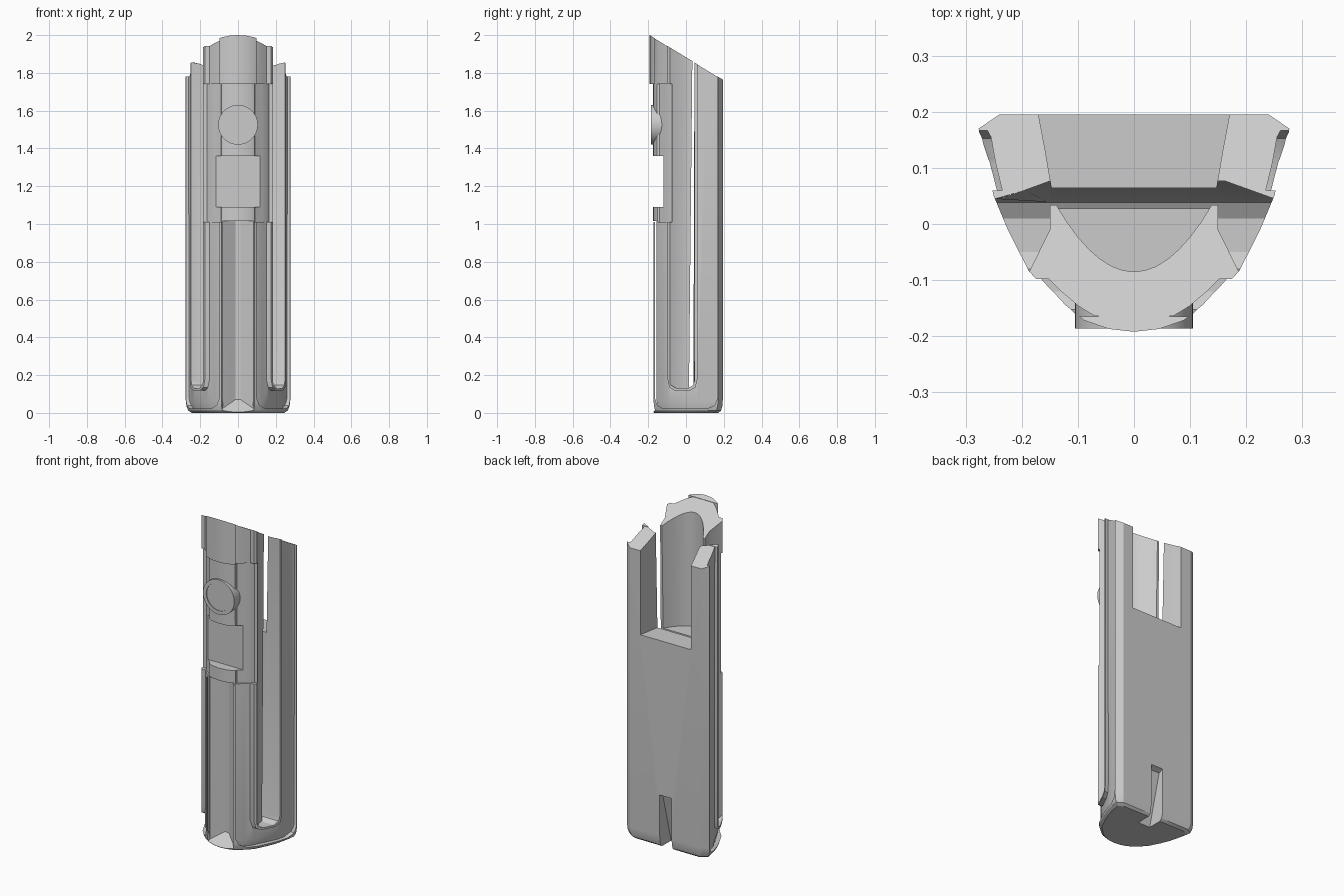
import bpy, bmesh, math

if "Cube" in bpy.data.objects:
    bpy.data.objects.remove(bpy.data.objects["Cube"], do_unlink=True)

grey = bpy.data.materials.new("plain grey")
COLOUR = (0.6, 0.6, 0.6, 1)
grey.use_nodes = True
grey.diffuse_color = COLOUR
next(n for n in grey.node_tree.nodes if n.type == 'BSDF_PRINCIPLED').inputs["Base Color"].default_value = COLOUR


def skin(name, rings):
    """Closed solid through matching rings of points."""
    bm = bmesh.new()
    loops = [[bm.verts.new(p) for p in ring] for ring in rings]
    for a, b in zip(loops, loops[1:]):
        n = len(a)
        for i in range(n):
            j = (i + 1) % n
            bm.faces.new((a[i], a[j], b[j], b[i]))
    bm.faces.new(loops[0][::-1])
    bm.faces.new(loops[-1])
    bmesh.ops.recalc_face_normals(bm, faces=bm.faces)
    mesh = bpy.data.meshes.new(name)
    bm.to_mesh(mesh)
    bm.free()
    mesh.materials.append(grey)
    ob = bpy.data.objects.new(name, mesh)
    bpy.context.collection.objects.link(ob)
    return ob


def mirrored(half):
    return half + [(-x, y) for x, y in reversed(half) if x != 0]


def plan(name, half, layers):
    """Upright solid: layers are (z, scale)."""
    pts = mirrored(half)
    return skin(name, [[(x * s, y * s, z) for x, y in pts] for z, s in layers])


def slanted(name, half, layers, drop):
    """Upright solid whose top slopes down towards the back."""
    pts = mirrored(half)
    rings = [[(x * s, y * s, z) for x, y in pts] for z, s in layers]
    rings.append([(x, y, 2 - .61 * (y + .192) - drop) for x, y in pts])
    return skin(name, rings)


def across(name, pts, w=0.3):
    """Side profile (y, z) carried across the width."""
    return skin(name, [[(x, y, z) for y, z in pts] for x in (-w, w)])


def combine(ob, other, op='DIFFERENCE'):
    mod = ob.modifiers.new("cut", 'BOOLEAN')
    mod.operation, mod.solver, mod.object = op, 'EXACT', other
    bpy.context.view_layer.objects.active = ob
    bpy.ops.object.modifier_apply(modifier=mod.name)
    bpy.data.objects.remove(other, do_unlink=True)


# Outer shell with a softened base
outer = [(0, -.192), (.045, -.187), (.088, -.172), (.12, -.15), (.155, -.12), (.188, -.083),
         (.225, -.01), (.25, .05), (.268, .12), (.277, .17), (.24, .195), (0, .195)]
body = slanted("body", outer, [(0, .88), (.012, .95), (.035, .985), (.07, 1)], 0)

# U-shaped channel around each side slot, over a slimmer core
channel = across("channel_cutter", [
    (-.165, 2.1), (-.165, .08), (-.152, .04), (-.12, .022), (.11, .022), (.152, .04), (.167, .08),
    (.167, 2.1), (.06, 2.1), (.06, .18), (.05, .135), (.02, .118), (-.06, .118), (-.088, .135),
    (-.098, .18), (-.098, 2.1)])
combine(body, channel)
inner = [(0, -.168), (.07, -.164), (.098, -.147), (.13, -.12), (.16, -.09), (.2, -.01),
         (.235, .06), (.247, .11), (.255, .155), (.262, .168), (.23, .18), (0, .18)]
combine(body, slanted("core", inner, [(.014, .93), (.06, .99)], .002), 'UNION')

# Recessed front sleeve
sleeve = across("sleeve_cutter", [(-.21, 1.01), (-.075, 1.01), (-.075, 1.74), (-.21, 1.74)])
keep = [(0, -.176), (.045, -.172), (.087, -.158), (.091, -.139), (.125, -.112), (.15, -.094),
        (.165, -.073), (.165, 0), (0, 0)]
combine(sleeve, plan("sleeve_core", keep, [(.9, 1), (1.85, 1)]))
combine(body, sleeve)

# Flat window below the button
combine(body, across("window_cutter", [(-.21, 1.09), (-.118, 1.09), (-.118, 1.36), (-.21, 1.36)]))

# V groove down the front, ending in a ramp at the base
groove = mirrored([(0, -.21), (.089, -.21), (.087, -.17), (.081, -.154), (.075, -.15),
                   (.014, -.108), (0, -.108)])
combine(body, skin("groove_cutter", [[(x, y, .07 + y + .108) for x, y in groove],
                                     [(x, y, 1.015) for x, y in groove]]))


# Side slots and the gap between front and back, narrowing downwards
def slot_ring(z, front, back):
    half = [(0, front), (.15, front), (.15, -.01), (.194, -.1), (.29, -.1), (.29, .045),
            (.25, .045), (.15, back), (0, back)]
    return [(x, y, z) for x, y in mirrored(half)]


slots = skin("slot_cutter", [slot_ring(.05, .015, .039), slot_ring(2.1, .036, .082)])
rounded = across("slot_rounding", [(-.092, 2.05), (-.092, .18), (-.08, .147), (-.05, .13), (.01, .13),
                                   (.038, .147), (.048, .18), (.1, 2.05)])
combine(slots, rounded, 'INTERSECT')
combine(body, slots)

# Curved pocket in the front part
curve = [(i * .02, -.085 + 6.2 * (i * .02) ** 2) for i in range(8)]
combine(body, plan("pocket_cutter", curve + [(.14, .045), (0, .045)], [(1.24, 1), (2.07, 1)]))

# Wide notch at the top of the back
combine(body, plan("notch_cutter", [(0, .06), (.146, .06), (.158, .13), (.173, .21), (0, .21)],
                   [(1.255, 1), (2.07, 1)]))

# Small tapered slit at the bottom of the back
combine(body, across("slit_cutter", [(.21, .325), (.165, .305), (.08, -.02), (.21, -.02)], .04))


# Round button with a raised rim
button = [(.105, -.1), (.105, -.186), (.083, -.186), (.083, -.181)]
turn = [2 * math.pi * i / 48 for i in range(48)]
rim = skin("button", [[(r * math.cos(a), y, 1.525 + r * math.sin(a)) for a in turn] for r, y in button])

# Smooth curves, crisp edges
bpy.ops.object.select_all(action='DESELECT')
for ob in (body, rim):
    ob.select_set(True)
bpy.context.view_layer.objects.active = body
bpy.ops.object.shade_smooth_by_angle(angle=math.radians(28))
